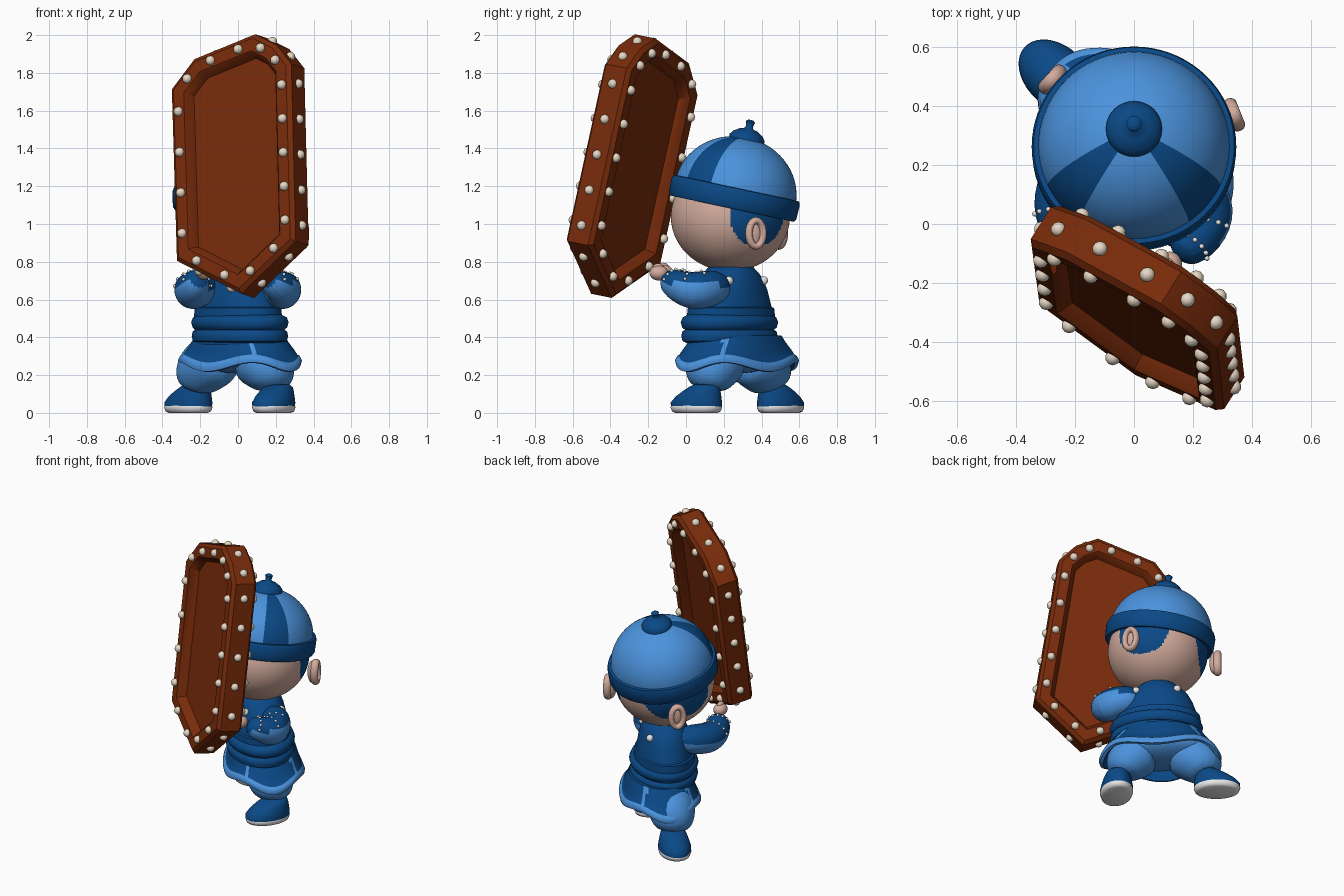
import bpy, bmesh
from math import sin, cos, pi, radians, degrees, atan2
from mathutils import Vector, Matrix

cube = bpy.data.objects.get("Cube")
if cube:
    bpy.data.objects.remove(cube)


def material(name, rgb):
    m = bpy.data.materials.new(name)
    m.use_nodes = True
    m.diffuse_color = (*rgb, 1)
    m.node_tree.nodes["Principled BSDF"].inputs["Base Color"].default_value = (*rgb, 1)
    return m


LIGHT = material("light blue cloth", (0.07, 0.29, 0.72))
DARK = material("dark blue cloth", (0.003, 0.066, 0.24))
SKIN = material("skin", (0.65, 0.41, 0.34))
WOOD = material("red brown wood", (0.19, 0.024, 0.003))
BONE = material("pale studs", (0.8, 0.69, 0.56))
WHITE = material("white soles", (0.82, 0.82, 0.82))


def finish(name, bm, mats, rule=None, smooth=True, matrix=None, angle=50):
    """Turn a bmesh into an object; rule(centre, normal) picks the material."""
    bmesh.ops.recalc_face_normals(bm, faces=bm.faces)
    if rule:
        for f in bm.faces:
            f.material_index = rule(f.calc_center_median(), f.normal)
    if matrix:
        bm.transform(matrix)
    me = bpy.data.meshes.new(name)
    bm.to_mesh(me)
    bm.free()
    for m in mats:
        me.materials.append(m)
    if smooth:
        me.shade_smooth()
        me.set_sharp_from_angle(angle=radians(angle))
    ob = bpy.data.objects.new(name, me)
    bpy.context.collection.objects.link(ob)
    return ob


def skin_loops(bm, loops, cap=True):
    rows = [[bm.verts.new(p) for p in loop] for loop in loops]
    for a, b in zip(rows, rows[1:]):
        for i in range(len(a)):
            j = (i + 1) % len(a)
            bm.faces.new((a[i], a[j], b[j], b[i]))
    if cap:
        bm.faces.new(rows[0])
        bm.faces.new(rows[-1])


def turned(x, y, z, yaw):
    return Matrix.Translation((x, y, z)) @ Matrix.Rotation(radians(yaw), 4, 'Z')


def loft(name, rings, mats, rule=None, seg=72, matrix=None):
    """Stack of ellipses: z, radius x, radius y, optional centre x and four-way wave."""
    bm = bmesh.new()
    loops = []
    for z, rx, ry, *more in rings:
        cx, wave = (more + [0, 0])[:2]
        angles = [2 * pi * i / seg for i in range(seg)]
        loops.append([(cx + rx * cos(a), ry * sin(a), z - wave * cos(4 * a)) for a in angles])
    skin_loops(bm, loops)
    return finish(name, bm, mats, rule, matrix=matrix)


def ball(name, centre, radii, mats, rule=None, yaw=0, seg=48):
    bm = bmesh.new()
    bmesh.ops.create_uvsphere(bm, u_segments=seg, v_segments=seg * 2 // 3, radius=1)
    bm.transform(turned(*centre, yaw) @ Matrix.Diagonal((*radii, 1)))
    return finish(name, bm, mats, rule)


def tube(name, path, radii, mats, rule=None, seg=14):
    pts = [Vector(p) for p in path]
    loops = []
    for k, p in enumerate(pts):
        t = (pts[min(k + 1, len(pts) - 1)] - pts[max(k - 1, 0)]).normalized()
        u = t.cross((0, 0, 1)).normalized()
        v = u.cross(t)
        loops.append([p + radii[k] * (u * cos(2 * pi * i / seg) + v * sin(2 * pi * i / seg))
                      for i in range(seg)])
    bm = bmesh.new()
    skin_loops(bm, loops)
    ob = finish(name, bm, mats, rule)
    ob.modifiers.new("round", 'SUBSURF').levels = 2
    ob.modifiers["round"].render_levels = 2
    return ob


def studs(name, places, radius, mat, detail=2):
    bm = bmesh.new()
    for p in places:
        bmesh.ops.create_icosphere(bm, subdivisions=detail, radius=radius,
                                   matrix=Matrix.Translation(p))
    return finish(name, bm, [mat], angle=80)


# Shield: long eight-sided tray, hollow on both faces
up = Vector((-0.02, 0.21, 0.975)).normalized()
across = Vector((0.85, -0.51, 0.13))
across = (across - up * across.dot(up)).normalized()
out = across.cross(up)
shield = Matrix((across, up, out)).transposed().to_4x4()
shield.translation = (0.012, -0.285, 1.3)
outline = [Vector(p) for p in ((-0.375, 0.46), (-0.365, -0.47), (0.03, -0.7), (0.375, -0.46),
                               (0.37, 0.5), (0.28, 0.615), (0.15, 0.69), (-0.23, 0.605))]


def inset(d):
    res = []
    for i, p in enumerate(outline):
        a = (p - outline[i - 1]).normalized()
        b = (outline[(i + 1) % len(outline)] - p).normalized()
        na, nb = Vector((-a.y, a.x)), Vector((-b.y, b.x))
        res.append(p + (na + nb) * d / (1 + na.dot(nb)))
    return res


section = ((0.115, 0.03), (0.095, 0.075), (0.085, 0.085), (0.022, 0.085), (0, 0.065))
section += tuple((d, -z) for d, z in reversed(section))
bm = bmesh.new()
skin_loops(bm, [[(p.x, p.y, z) for p in inset(d)] for d, z in section])
finish("shield", bm, [WOOD], matrix=shield, angle=35)

places = []
for d, z in ((0.05, 0.088), (0, 0), (0.05, -0.088)):
    ring = inset(d)
    for i, a in enumerate(ring):
        b = ring[(i + 1) % len(ring)]
        n = max(1, round((b - a).length / 0.2))
        for k in range(n):
            q = a.lerp(b, (k + 0.5) / n)
            places.append(shield @ Vector((q.x, q.y, z)))
studs("shield_studs", places, 0.026, BONE)

# Head with hair patches around the ears
HEAD = Vector((0, 0.235, 1.04))


def hair(c, n):
    az = degrees(atan2(c.y - HEAD.y, c.x - HEAD.x)) % 360
    d = min(abs((az + 180) % 360 - 211) / 31, abs(az - 143) / 42)
    return 1 if d < 1 and c.z > 0.89 + 0.11 * d ** 4 else 0


ball("head", HEAD, (0.315, 0.315, 0.29), [SKIN, DARK], hair, seg=144)

# Ears: a lobe with a raised rim
for side, spot, az in (("left", (0.318, 0.362, 0.95), 22), ("right", (-0.26, 0.475, 0.95), 138)):
    ball(side + "_ear", spot, (0.03, 0.045, 0.075), [SKIN], yaw=az, seg=24)
    loops = []
    for i in range(33):
        a = 2 * pi * i / 32
        spoke = Vector((0, cos(a), sin(a)))
        mid = Vector((0.022, 0.04 * cos(a), 0.068 * sin(a)))
        loops.append([mid + 0.019 * (spoke * cos(b) + Vector((1.3 * sin(b), 0, 0)))
                      for b in (2 * pi * j / 12 for j in range(12))])
    bm = bmesh.new()
    skin_loops(bm, loops, cap=False)
    bmesh.ops.remove_doubles(bm, verts=bm.verts, dist=0.0001)
    finish(side + "_ear_rim", bm, [SKIN], matrix=turned(*spot, az))

# Cap: tilted dome with two front stripes, band and button
cap = Matrix.Translation((0, 0.255, 1.135)) @ Matrix.Rotation(radians(-12), 4, 'X')


def stripe(c, n):
    az = degrees(atan2(c.y, abs(c.x)))
    return 1 if -55 < az < -25 else 0


dome = [(0.03 + 0.3 * sin(t), 0.325 * cos(t), 0.325 * cos(t))
        for t in (radians(6 * i) for i in range(15))]
loft("cap_dome", dome, [LIGHT, DARK], stripe, matrix=cap)
band = ((-0.05, 0.31), (-0.055, 0.335), (-0.04, 0.345), (0.035, 0.347), (0.055, 0.34), (0.058, 0.315))
loft("cap_band", [(z, r, r) for z, r in band], [DARK], matrix=cap)
button = ((0.29, 0.095), (0.33, 0.095), (0.35, 0.08), (0.37, 0.05),
          (0.378, 0.024), (0.39, 0.018), (0.415, 0.025), (0.425, 0.012))
loft("cap_button", [(z, r, r) for z, r in button], [DARK], seg=32, matrix=cap)

# Tunic, belt rolls and flared skirt, the body turned side-on in a wide stance
tunic = [(0.36, 0.25, 0.19), (0.5, 0.272, 0.19), (0.555, 0.265, 0.185), (0.56, 0.25, 0.175),
         (0.65, 0.22, 0.162), (0.7, 0.195, 0.15), (0.74, 0.16, 0.135), (0.78, 0.11, 0.11)]
loft("tunic", tunic, [DARK], matrix=turned(0, 0.238, 0, -45))
rolls = ((0.37, -0.03), (0.38, -0.007), (0.405, 0), (0.43, -0.005), (0.44, -0.02),
         (0.452, -0.005), (0.48, 0.003), (0.505, -0.007), (0.52, -0.035))
loft("belt", [(z, 0.292 + r, 0.212 + r) for z, r in rolls], [DARK], matrix=turned(0.01, 0.23, 0, -45))


def skirt_colour(c, n):
    az = atan2(c.y / 0.25, c.x / 0.39)
    outside = (c.x / 0.39) ** 2 + (c.y / 0.25) ** 2
    hem = c.z < 0.287 - 0.022 * cos(4 * az) and outside > 0.8
    slit = abs(abs(abs(degrees(az)) - 90) - 47.5) < 3
    return 1 if hem or slit else 0


skirt = [(0.41, 0.27, 0.195), (0.37, 0.3, 0.208, 0, 0.004), (0.33, 0.335, 0.222, 0, 0.012),
         (0.288, 0.365, 0.236, 0, 0.021), (0.283, 0.376, 0.246, 0, 0.022),
         (0.262, 0.388, 0.254, 0, 0.024), (0.243, 0.382, 0.25, 0, 0.024),
         (0.24, 0.362, 0.232, 0, 0.024), (0.33, 0.29, 0.19)]
loft("skirt", skirt, [DARK, LIGHT], skirt_colour, matrix=turned(0.01, 0.27, 0, -45))

# Baggy trousers and shoes
ball("trouser_seat", (0, 0.27, 0.3), (0.29, 0.19, 0.09), [LIGHT], yaw=-45)
legs = (("left", ((0.06, 0.22, 0.32), (0.13, 0.16, 0.27), (0.18, 0.12, 0.2), (0.185, 0.11, 0.12)),
         (0.215, 0.1), -120),
        ("right", ((-0.07, 0.31, 0.32), (-0.15, 0.38, 0.27), (-0.21, 0.44, 0.2), (-0.22, 0.46, 0.12)),
         (-0.225, 0.465), 137))
for side, path, ankle, yaw in legs:
    tube(side + "_trouser_leg", path, (0.14, 0.16, 0.145, 0.1), [LIGHT])
    place = turned(*ankle, 0, yaw)
    upper = [(0.03, 0.145, 0.1, 0.052), (0.055, 0.146, 0.102, 0.052), (0.085, 0.13, 0.095, 0.04),
             (0.115, 0.105, 0.085, 0.02), (0.135, 0.085, 0.076, 0.005), (0.15, 0.06, 0.06, 0)]
    loft(side + "_shoe", upper, [DARK], seg=40, matrix=place)
    sole = [(0, 0.12, 0.08, 0.052), (0.008, 0.138, 0.096, 0.052),
            (0.03, 0.147, 0.103, 0.052), (0.04, 0.143, 0.1, 0.052)]
    loft(side + "_sole", sole, [WHITE], seg=40, matrix=place)

# Arms reaching to the back of the shield, dark on top with pale specks
arms = {"left": [(0.12, 0.2, 0.67), (0.21, 0.13, 0.66), (0.255, 0.04, 0.64), (0.225, -0.04, 0.665),
                 (0.15, -0.115, 0.72)],
        "right": [(-0.12, 0.27, 0.67), (-0.21, 0.19, 0.66), (-0.25, 0.08, 0.64), (-0.24, -0.01, 0.665),
                  (-0.2, -0.085, 0.72)]}
for side, path in arms.items():
    arm = tube(side + "_sleeve", path, (0.08, 0.1, 0.105, 0.09, 0.06), [LIGHT, DARK],
               lambda c, n: 1 if n.z > 0.2 else 0)
    specks = [p.center for p in arm.data.polygons
              if p.material_index == 1 and len(p.vertices) == 4 and p.center.y < 0.1]
    studs(side + "_sleeve_specks", specks, 0.01, WHITE, 1)
    tip = Vector(path[-1])
    reach = (tip - Vector(path[-2])).normalized()
    ball(side + "_hand", tip + reach * 0.045, (0.042, 0.05, 0.04), [SKIN], seg=24)
    ball(side + "_thumb", tip + reach * 0.05 + Vector((0, 0, 0.03)), (0.018, 0.03, 0.018),
         [SKIN], seg=16)

# Shoulder studs
chest = turned(0, 0.238, 0.7, -45)
studs("shoulder_studs", [chest @ Vector((x, y, 0)) for x in (-0.13, 0.13) for y in (-0.115, 0.115)],
      0.024, WHITE)
